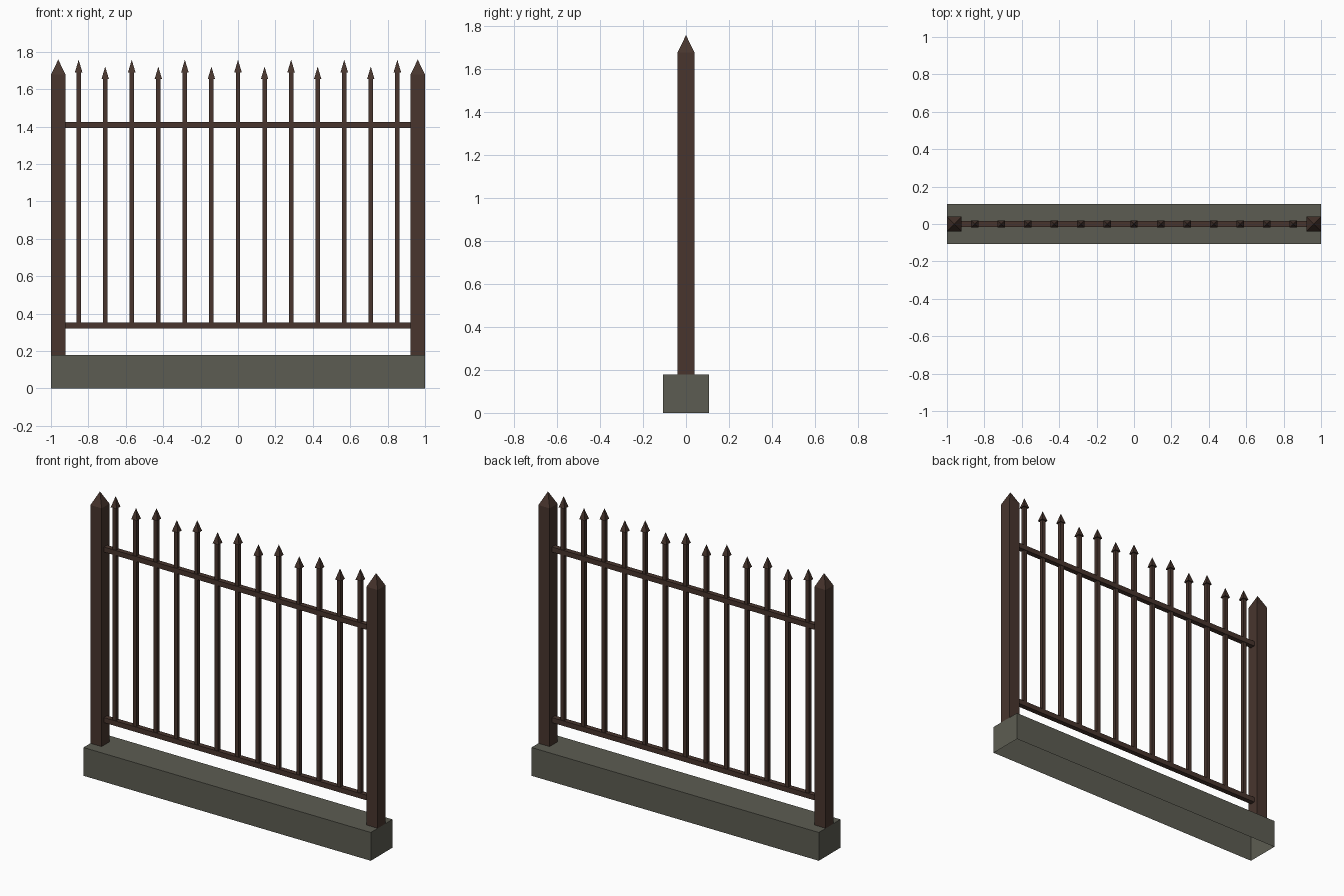
import bpy, bmesh

if "Cube" in bpy.data.objects:
    bpy.data.objects.remove(bpy.data.objects["Cube"])

def material(name, rgb):
    m = bpy.data.materials.new(name)
    m.diffuse_color = (*rgb, 1)
    m.use_nodes = True
    m.node_tree.nodes["Principled BSDF"].inputs["Base Color"].default_value = m.diffuse_color
    return m

iron = material("dark brown iron", (0.065, 0.036, 0.027))
stone = material("grey stone", (0.108, 0.108, 0.084))

def make(name, bm, mat):
    bmesh.ops.recalc_face_normals(bm, faces=bm.faces)
    me = bpy.data.meshes.new(name)
    bm.to_mesh(me)
    bm.free()
    me.materials.append(mat)
    ob = bpy.data.objects.new(name, me)
    bpy.context.collection.objects.link(ob)
    return ob

def box(bm, x, hx, hy, z0, z1):
    """Box centred on (x, 0) with half sizes hx, hy; returns its vertices."""
    vs = bmesh.ops.create_cube(bm, size=1)["verts"]
    for v in vs:
        v.co = (x + v.co.x * 2 * hx, v.co.y * 2 * hy, z1 if v.co.z > 0 else z0)
    return vs

def pyramid(bm, x, h, z0, z1, bottom=True):
    base = [bm.verts.new((x + a * h, b * h, z0))
            for a, b in ((-1, -1), (1, -1), (1, 1), (-1, 1))]
    tip = bm.verts.new((x, 0, z1))
    for i in range(4):
        bm.faces.new((base[i], base[(i + 1) % 4], tip))
    if bottom:
        bm.faces.new(base[::-1])

# Stone plinth, open underneath
bm = bmesh.new()
box(bm, 0, 1.0, 0.108, 0, 0.178)
plinth = make("plinth", bm, stone)
bm = bmesh.new()
bm.from_mesh(plinth.data)
bmesh.ops.delete(bm, geom=[f for f in bm.faces if f.normal.z < -0.9], context='FACES_ONLY')
bm.to_mesh(plinth.data)
bm.free()

# End posts with pointed caps
for side, name in ((-1, "left"), (1, "right")):
    bm = bmesh.new()
    box(bm, side * 0.961, 0.039, 0.039, 0.178, 1.677)
    make(name + "_post", bm, iron)
    bm = bmesh.new()
    pyramid(bm, side * 0.961, 0.039, 1.677, 1.758)
    make(name + "_post_cap", bm, iron)

# Horizontal rails
for name, z in (("lower_rail", 0.336), ("upper_rail", 1.409)):
    bm = bmesh.new()
    box(bm, 0, 0.922, 0.016, z - 0.016, z + 0.016)
    make(name, bm, iron)

# Pickets with spear tips, alternating tall and short
for i in range(-6, 7):
    x, top = i * 0.142, 1.69 if i % 2 == 0 else 1.653
    bm = bmesh.new()
    box(bm, x, 0.012, 0.012, 0.336, top)
    make(f"picket_{i + 7}", bm, iron)
    bm = bmesh.new()
    pyramid(bm, x, 0.02, top, top + 0.067)
    make(f"picket_tip_{i + 7}", bm, iron)
